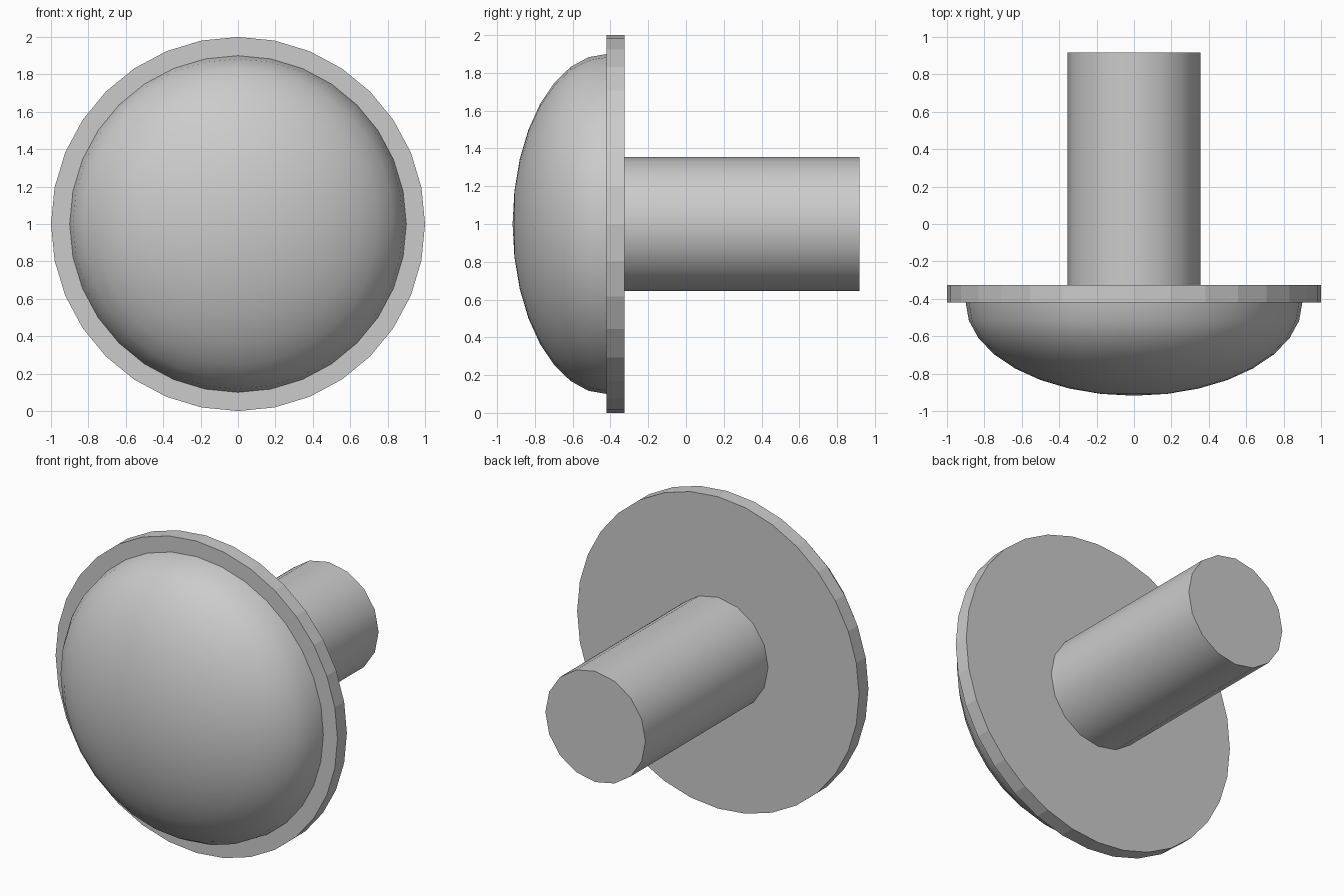
import bpy, bmesh
from math import radians
from mathutils import Matrix

cube = bpy.data.objects.get("Cube")
if cube:
    bpy.data.objects.remove(cube, do_unlink=True)

grey = bpy.data.materials.new("light_grey")
grey.use_nodes = True
colour = (0.6, 0.6, 0.6, 1)
grey.diffuse_color = colour
grey.node_tree.nodes["Principled BSDF"].inputs["Base Color"].default_value = colour

# Local z becomes the model's front (-y), at mid height
TO_FRONT = Matrix.Translation((0, 0, 1)) @ Matrix.Rotation(radians(90), 4, "X")


def add_part(name, bm, smooth):
    bm.transform(TO_FRONT)
    mesh = bpy.data.meshes.new(name)
    bm.to_mesh(mesh)
    bm.free()
    mesh.materials.append(grey)
    obj = bpy.data.objects.new(name, mesh)
    bpy.context.collection.objects.link(obj)
    if smooth:
        bpy.ops.object.select_all(action="DESELECT")
        obj.select_set(True)
        bpy.context.view_layer.objects.active = obj
        bpy.ops.object.shade_smooth_by_angle(angle=radians(40))


def add_disc(name, radius, sides, back, front, smooth=False):
    bm = bmesh.new()
    bmesh.ops.create_cone(bm, cap_ends=True, segments=sides,
                          radius1=radius, radius2=radius, depth=front - back,
                          matrix=Matrix.Translation((0, 0, (front + back) / 2)))
    add_part(name, bm, smooth)


# Flat-sided collar and round stem behind it
add_disc("collar", 1.0, 32, 0.325, 0.42)
add_disc("stem", 0.355, 16, -0.918, 0.325, smooth=True)

# Flattened half sphere on the front of the collar
bm = bmesh.new()
bmesh.ops.create_uvsphere(bm, u_segments=32, v_segments=16, radius=1)
bmesh.ops.delete(bm, geom=[v for v in bm.verts if v.co.z < -0.01], context="VERTS")
bm.transform(Matrix.Translation((0, 0, 0.42)) @ Matrix.Diagonal((0.9, 0.9, 0.498, 1)))
add_part("domed_cap", bm, smooth=True)
